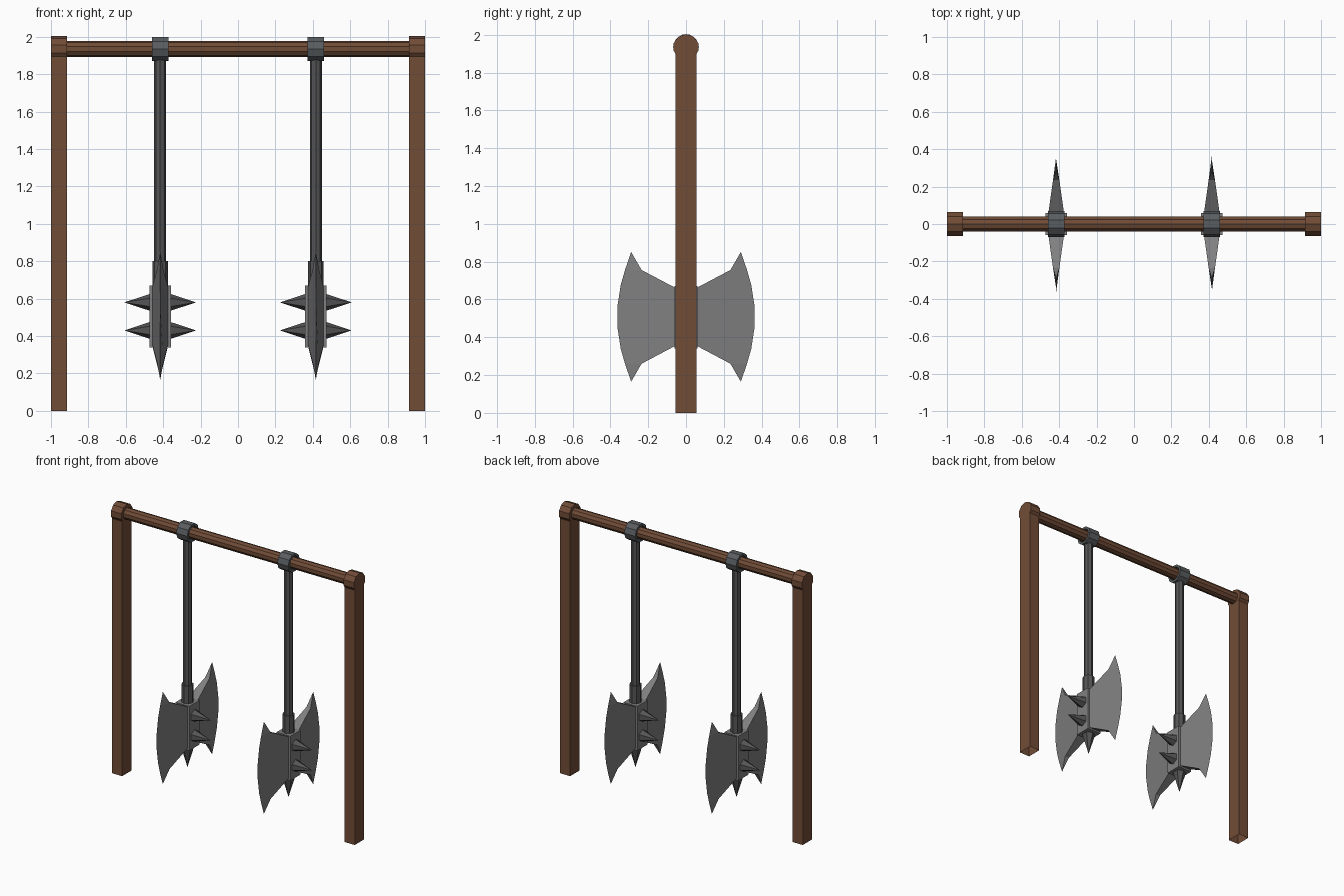
import bpy, bmesh, math
from mathutils import Matrix, Vector

if "Cube" in bpy.data.objects:
    bpy.data.objects.remove(bpy.data.objects["Cube"])


def material(name, rgb):
    m = bpy.data.materials.new(name)
    m.diffuse_color = (*rgb, 1)
    m.use_nodes = True
    m.node_tree.nodes["Principled BSDF"].inputs["Base Color"].default_value = m.diffuse_color
    return m


WOOD = material("brown wood", (0.165, 0.073, 0.038))
STEEL = material("grey steel", (0.215, 0.215, 0.215))
IRON = material("dark iron", (0.09, 0.09, 0.09))
COLLAR = material("blue grey collar", (0.10, 0.11, 0.115))


def finish(name, bm, mat):
    bmesh.ops.recalc_face_normals(bm, faces=bm.faces)
    me = bpy.data.meshes.new(name)
    bm.to_mesh(me)
    bm.free()
    me.materials.append(mat)
    ob = bpy.data.objects.new(name, me)
    bpy.context.collection.objects.link(ob)
    return ob


def box(name, lo, hi, mat, open_bottom=False):
    lo, hi = Vector(lo), Vector(hi)
    bm = bmesh.new()
    bmesh.ops.create_cube(bm, size=1, matrix=Matrix.Translation((lo + hi) / 2) @ Matrix.Diagonal((*(hi - lo), 1)))
    if open_bottom:
        low = [f for f in bm.faces if f.calc_center_median().z < lo.z + 1e-4]
        bmesh.ops.delete(bm, geom=low, context='FACES_ONLY')
    return finish(name, bm, mat)


def rod(name, a, b, r1, r2, sides, mat):
    """Faceted cylinder or cone from point a to point b."""
    a, b = Vector(a), Vector(b)
    d = b - a
    bm = bmesh.new()
    spin = Matrix.Rotation(math.pi / 2, 4, 'Z')
    turn = Vector((0, 0, 1)).rotation_difference(d).to_matrix().to_4x4()
    bmesh.ops.create_cone(bm, cap_ends=True, segments=sides, radius1=r1, radius2=r2, depth=d.length,
                          matrix=Matrix.Translation((a + b) / 2) @ turn @ spin)
    bmesh.ops.remove_doubles(bm, verts=bm.verts, dist=1e-5)
    return finish(name, bm, mat)


def ring(name, x, z, half, r_out, r_in, sides, mat):
    """Hollow collar around the x axis."""
    bm = bmesh.new()
    loops = []
    for dx, r in ((-half, r_out), (half, r_out), (half, r_in), (-half, r_in)):
        loops.append([bm.verts.new((x + dx, r * math.cos(t), z + r * math.sin(t)))
                      for t in (2 * math.pi * i / sides for i in range(sides))])
    for k in range(4):
        p, q = loops[k], loops[(k + 1) % 4]
        for i in range(sides):
            j = (i + 1) % sides
            bm.faces.new((p[i], p[j], q[j], q[i]))
    return finish(name, bm, mat)


def blade(name, x, side, mat):
    """Axe blade: thick at the root, tapering to a curved cutting edge."""
    zc = 0.508
    half = [(0.29, 0.343), (0.322, 0.25), (0.345, 0.17), (0.362, 0.06)]
    edge = half + [(y, -z) for y, z in reversed(half)]
    inner = [(0.05, 0.150, 0.043), (0.235, 0.248, 0.017)]
    bm = bmesh.new()
    def vert(dx, y, z):
        return bm.verts.new((x + dx, side * y, zc + z))
    rim = [vert(0, y, z) for y, z in edge]
    caps = []
    for s in (-1, 1):
        rt, nt = [vert(s * t, y, z) for y, z, t in inner]
        rb, nb = [vert(s * t, y, -z) for y, z, t in inner]
        bm.faces.new((rt, nt, nb, rb))
        bm.faces.new((nt, rim[0], rim[1]))
        bm.faces.new((nb, rim[-1], rim[-2]))
        bm.faces.new([nt] + rim[1:-1] + [nb])
        caps.append((rt, nt, rb, nb))
    a, b = caps
    bm.faces.new((a[0], a[1], b[1], b[0]))
    bm.faces.new((a[2], a[3], b[3], b[2]))
    bm.faces.new((a[0], a[2], b[2], b[0]))
    bm.faces.new((a[1], b[1], rim[0]))
    bm.faces.new((a[3], b[3], rim[-1]))
    return finish(name, bm, mat)


BEAM_Z = 1.935

# wooden frame
rod("cross_beam", (-0.93, 0, BEAM_Z), (0.93, 0, BEAM_Z), 0.042, 0.042, 10, WOOD)
for s, tag in ((-1, "left"), (1, "right")):
    x0, x1 = sorted((s * 0.915, s * 1.0))
    box(f"{tag}_post", (x0, -0.055, 0), (x1, 0.055, BEAM_Z - 0.04), WOOD, open_bottom=True)
    rod(f"{tag}_post_cap", (x0, 0, BEAM_Z), (x1, 0, BEAM_Z), 0.0683, 0.0683, 10, WOOD)

# two hanging double axes
for s, tag in ((-1, "left"), (1, "right")):
    x = s * 0.416
    ring(f"{tag}_collar", x, BEAM_Z, 0.045, 0.0683, 0.050, 10, COLLAR)
    rod(f"{tag}_shaft", (x, 0, 0.66), (x, 0, 1.88), 0.032, 0.032, 8, IRON)
    rod(f"{tag}_socket", (x, 0, 0.66), (x, 0, 0.80), 0.042, 0.042, 8, IRON)
    box(f"{tag}_head_block", (x - 0.057, -0.06, 0.34), (x + 0.057, 0.06, 0.67), STEEL)
    rod(f"{tag}_bottom_spike", (x, 0, 0.335), (x, 0, 0.18), 0.045, 0, 6, IRON)
    for side, end in ((-1, "front"), (1, "back")):
        blade(f"{tag}_{end}_blade", x, side, STEEL)
    for dx in (-1, 1):
        for z in (0.43, 0.58):
            rod(f"{tag}_side_spike", (x + dx * 0.055, 0, z), (x + dx * 0.192, 0, z), 0.045, 0, 6, IRON)
